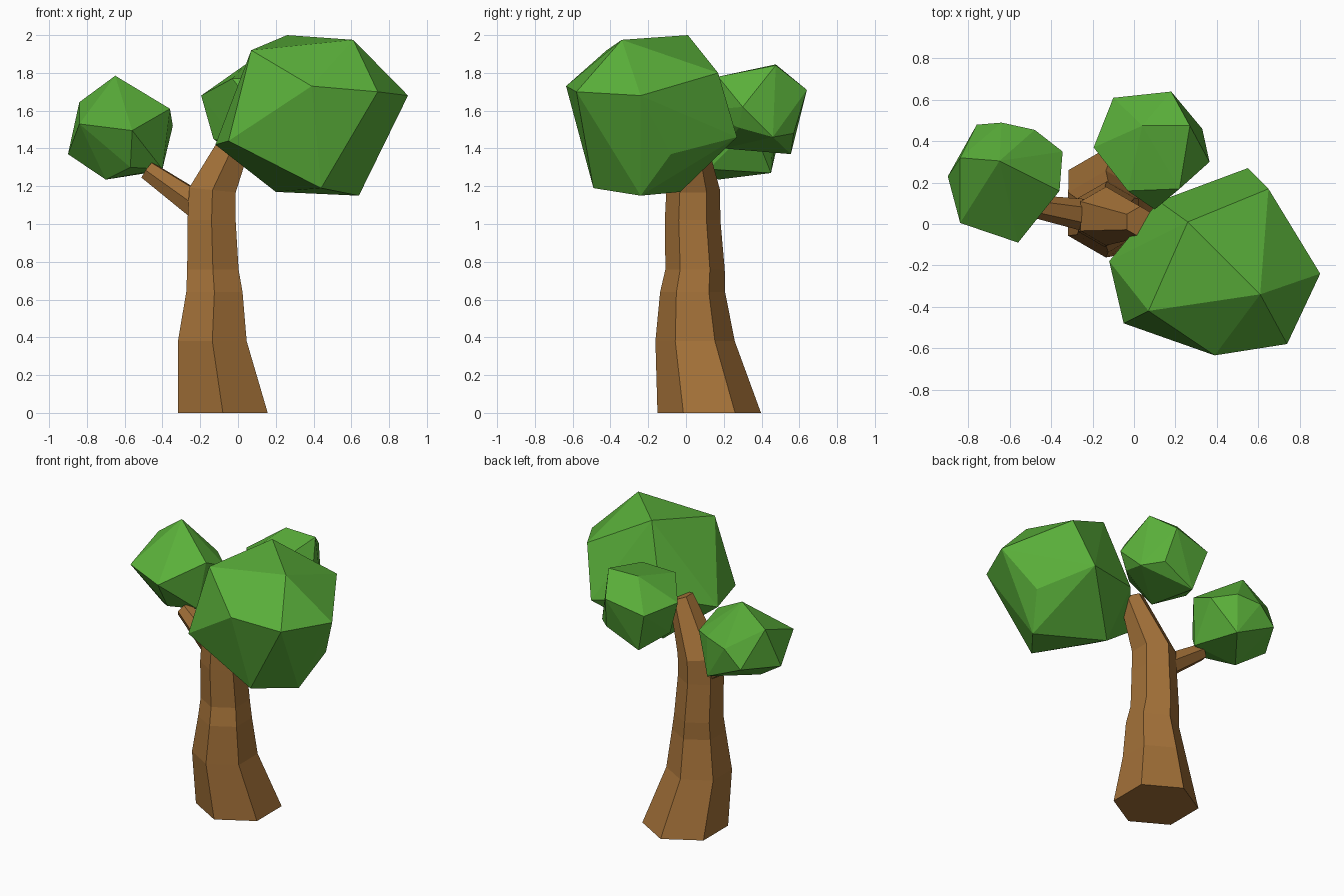
import bpy, bmesh, math
from mathutils import Vector

if "Cube" in bpy.data.objects:
    bpy.data.objects.remove(bpy.data.objects["Cube"])


def material(name, rgb):
    m = bpy.data.materials.new(name)
    m.diffuse_color = (*rgb, 1)
    m.use_nodes = True
    m.node_tree.nodes["Principled BSDF"].inputs["Base Color"].default_value = m.diffuse_color
    return m


BARK = material("bark brown", (0.366, 0.165, 0.040))
LEAF = material("leaf green", (0.102, 0.43, 0.042))


def finish(bm, name, mat):
    bmesh.ops.recalc_face_normals(bm, faces=bm.faces[:])
    me = bpy.data.meshes.new(name)
    bm.to_mesh(me)
    bm.free()
    me.materials.append(mat)
    ob = bpy.data.objects.new(name, me)
    bpy.context.collection.objects.link(ob)
    return ob


def skin(bm, rings):
    """Bridge successive rings of vertices and cap both ends."""
    n = len(rings[0])
    for a, b in zip(rings, rings[1:]):
        for i in range(n):
            j = (i + 1) % n
            bm.faces.new((a[i], a[j], b[j], b[i]))
    bm.faces.new(rings[0])
    bm.faces.new(rings[-1])


def trunk(name, sections):
    """Hexagonal trunk; each section is x, y, z, radius, slope along x."""
    bm = bmesh.new()
    rings = []
    for x, y, z, r, slope in sections:
        ring = []
        for k in range(6):
            a = math.radians(90 + 60 * k)
            dx, dy = r * math.cos(a), r * math.sin(a)
            ring.append(bm.verts.new((x + dx, y + dy, z + slope * dx)))
        rings.append(ring)
    skin(bm, rings)
    return finish(bm, name, BARK)


def branch(name, start, end, r0, r1):
    """Tapered six-sided branch between two points."""
    p, q = Vector(start), Vector(end)
    axis = (q - p).normalized()
    u = axis.cross(Vector((0, 0, 1))).normalized()
    v = u.cross(axis)
    bm = bmesh.new()
    rings = []
    for c, r in ((p, r0), (q, r1)):
        rings.append([bm.verts.new(c + r * (u * math.cos(k * math.pi / 3) + v * math.sin(k * math.pi / 3)))
                      for k in range(6)])
    skin(bm, rings)
    return finish(bm, name, BARK)


def leaf_clump(name, corners):
    """Faceted foliage: convex hull of a few corner points."""
    bm = bmesh.new()
    for c in corners:
        bm.verts.new(c)
    res = bmesh.ops.convex_hull(bm, input=bm.verts[:])
    loose = [v for v in bm.verts if not v.link_faces]
    bmesh.ops.delete(bm, geom=loose, context='VERTS')
    return finish(bm, name, LEAF)


# Trunk leaning up into the large clump
trunk("trunk", [
    (-0.08, 0.123, 0.0, 0.274, 0),
    (-0.136, 0.048, 0.38, 0.21, 0),
    (-0.125, 0.035, 0.64, 0.172, 0),
    (-0.133, 0.048, 0.76, 0.157, 0),
    (-0.140, 0.035, 1.02, 0.147, 0),
    (-0.135, 0.038, 1.18, 0.142, -0.1),
    (0.03, 0.01, 1.53, 0.075, -0.4),
])

# Side branch to the left clump
branch("left_branch", (-0.16, 0.03, 1.06), (-0.48, 0.085, 1.285), 0.085, 0.055)

# Large front right clump
leaf_clump("large_foliage", [
    (0.26, 0.01, 2.0), (0.61, -0.34, 1.975), (0.07, -0.42, 1.92),
    (0.39, -0.635, 1.73), (0.74, -0.58, 1.70), (0.90, -0.24, 1.68),
    (0.65, 0.17, 1.80), (-0.05, -0.48, 1.44), (-0.12, -0.18, 1.42),
    (0.44, -0.49, 1.19), (0.64, -0.24, 1.15), (0.20, -0.03, 1.17),
    (0.55, 0.27, 1.46), (0.74, -0.08, 1.37), (0.12, 0.11, 1.53)])

# Left clump
leaf_clump("left_foliage", [
    (-0.65, 0.305, 1.785), (-0.84, 0.32, 1.645), (-0.36, 0.16, 1.61),
    (-0.84, 0.005, 1.53), (-0.56, -0.09, 1.495), (-0.90, 0.23, 1.37),
    (-0.70, 0.17, 1.235), (-0.57, 0.03, 1.30), (-0.40, 0.12, 1.29),
    (-0.345, 0.35, 1.52), (-0.48, 0.45, 1.27), (-0.64, 0.49, 1.52),
    (-0.76, 0.48, 1.40), (-0.48, 0.455, 1.55)])

# Back clump
leaf_clump("back_foliage", [
    (0.04, 0.475, 1.845), (0.27, 0.475, 1.84), (0.18, 0.64, 1.71),
    (-0.10, 0.61, 1.65), (-0.195, 0.37, 1.68), (0.365, 0.30, 1.62),
    (0.33, 0.46, 1.46), (-0.03, 0.16, 1.77), (0.22, 0.17, 1.78),
    (0.10, 0.07, 1.60), (-0.02, 0.555, 1.37), (0.22, 0.57, 1.48),
    (-0.13, 0.36, 1.45), (0.30, 0.28, 1.51), (0.02, 0.20, 1.40)])
